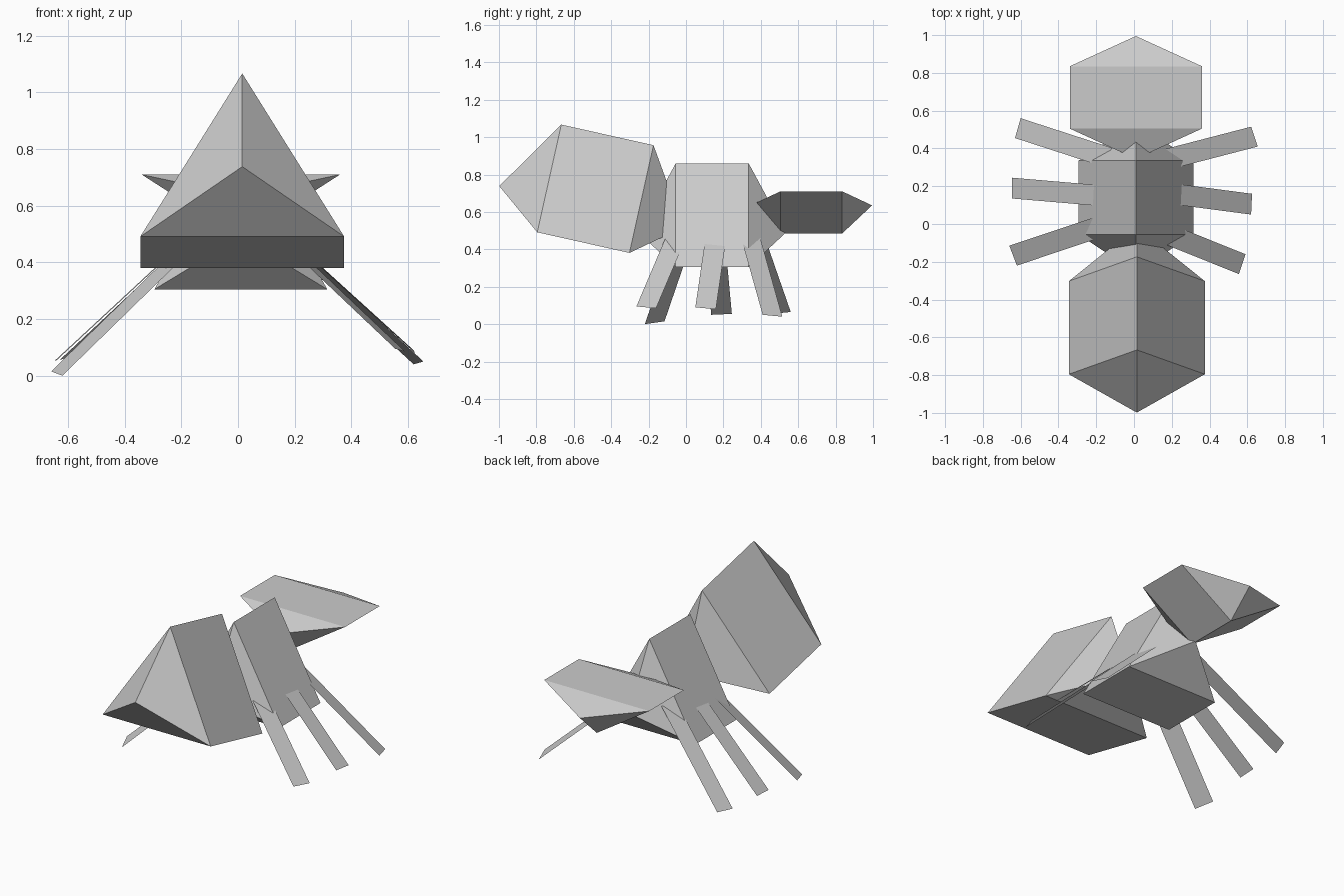
import bpy, bmesh, math
from mathutils import Vector

cube = bpy.data.objects.get("Cube")
if cube:
    bpy.data.objects.remove(cube, do_unlink=True)

# Single plain grey for the whole model
GREY = (0.6, 0.6, 0.6, 1.0)
grey = bpy.data.materials.new("plain_grey")
grey.use_nodes = True
grey.diffuse_color = GREY
grey.node_tree.nodes["Principled BSDF"].inputs["Base Color"].default_value = GREY


def finish(name, bm):
    bmesh.ops.recalc_face_normals(bm, faces=bm.faces)
    mesh = bpy.data.meshes.new(name)
    bm.to_mesh(mesh)
    bm.free()
    mesh.materials.append(grey)
    obj = bpy.data.objects.new(name, mesh)
    bpy.context.collection.objects.link(obj)
    return obj


def spindle(name, centre, half_width, height, length, cap, tilt=0.0):
    """Triangular prism along y with a pointed cap at each end.
    A negative height turns the triangle point-down."""
    bm = bmesh.new()
    section = [(0, height * 2 / 3), (half_width, -height / 3), (-half_width, -height / 3)]
    rings, tips = [], []
    for side in (-1, 1):
        rings.append([bm.verts.new((x, side * length / 2, z)) for x, z in section])
        tips.append(bm.verts.new((0, side * (length / 2 + cap), 0)))
    for i in range(3):
        j = (i + 1) % 3
        bm.faces.new((rings[0][i], rings[0][j], rings[1][j], rings[1][i]))
        for ring, tip in zip(rings, tips):
            bm.faces.new((ring[i], ring[j], tip))
    obj = finish(name, bm)
    obj.location = centre
    obj.rotation_euler.x = math.radians(tilt)


def leg(name, foot_a, foot_b, inward):
    """Flat strip from the foot edge up into the thorax."""
    bm = bmesh.new()
    a, b, v = Vector(foot_a), Vector(foot_b), Vector(inward) * 1.25
    bm.faces.new([bm.verts.new(p) for p in (a, b, b + v, a + v)])
    finish(name, bm)


# Body segments
spindle("abdomen", (0.015, -0.506, 0.628), 0.36, 0.59, 0.505, 0.252, tilt=-12.6)
spindle("thorax", (0.01, 0.14, 0.49), 0.305, 0.555, 0.39, 0.20)
spindle("head", (0.01, 0.67, 0.635), 0.35, -0.225, 0.33, 0.16)

# Legs: two foot corners and the direction up to the body
leg("left_leg_1", (0.555, -0.265, 0.095), (0.59, -0.16, 0.085), (-0.385, 0.155, 0.365))
leg("left_leg_2", (0.62, 0.05, 0.09), (0.625, 0.16, 0.08), (-0.38, 0.05, 0.345))
leg("left_leg_3", (0.655, 0.41, 0.05), (0.62, 0.515, 0.04), (-0.405, -0.105, 0.375))
leg("right_leg_1", (-0.66, -0.115, 0.015), (-0.62, -0.22, 0.0), (0.41, 0.137, 0.40))
leg("right_leg_2", (-0.645, 0.245, 0.055), (-0.645, 0.135, 0.05), (0.41, -0.035, 0.38))
leg("right_leg_3", (-0.60, 0.56, 0.065), (-0.63, 0.455, 0.055), (0.385, -0.125, 0.36))
